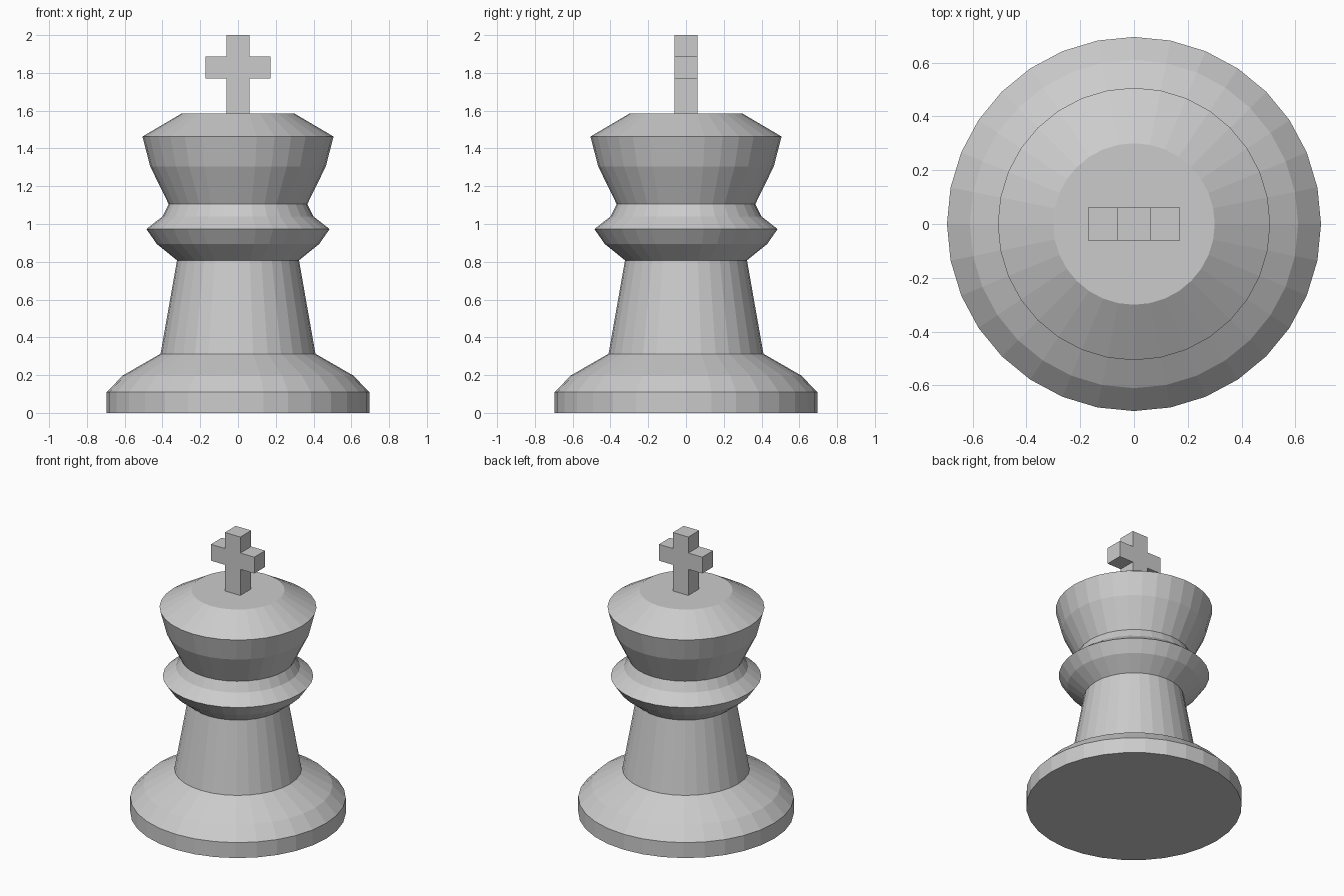
import bpy, bmesh, math

if "Cube" in bpy.data.objects:
    bpy.data.objects.remove(bpy.data.objects["Cube"])

SIDES = 32


def make_object(name, bm):
    bmesh.ops.recalc_face_normals(bm, faces=bm.faces[:])
    mesh = bpy.data.meshes.new(name)
    bm.to_mesh(mesh)
    bm.free()
    obj = bpy.data.objects.new(name, mesh)
    bpy.context.collection.objects.link(obj)
    return obj


def lathe(name, profile):
    """Closed solid of revolution from (radius, z) points, bottom to top."""
    bm = bmesh.new()
    rings = []
    for r, z in profile:
        rings.append([bm.verts.new((r * math.cos(a), r * math.sin(a), z))
                      for a in (2 * math.pi * i / SIDES for i in range(SIDES))])
    for low, high in zip(rings, rings[1:]):
        for i in range(SIDES):
            j = (i + 1) % SIDES
            bm.faces.new((low[i], low[j], high[j], high[i]))
    bm.faces.new(rings[0][::-1])
    bm.faces.new(rings[-1])
    return make_object(name, bm)


def extrude_outline(name, outline, depth):
    """Extrude an (x, z) outline symmetrically about y = 0."""
    bm = bmesh.new()
    face = bm.faces.new([bm.verts.new((x, -depth / 2, z)) for x, z in outline])
    ext = bmesh.ops.extrude_face_region(bm, geom=[face])
    moved = [g for g in ext["geom"] if isinstance(g, bmesh.types.BMVert)]
    bmesh.ops.translate(bm, verts=moved, vec=(0, depth, 0))
    return make_object(name, bm)


# Turned body: foot, stem, collar and flared head
lathe("turned_body", [
    (0.695, 0.0), (0.695, 0.11), (0.61, 0.198), (0.41, 0.313),   # foot
    (0.323, 0.808),                                              # stem
    (0.43, 0.894), (0.485, 0.973), (0.40, 1.04), (0.367, 1.105), # collar
    (0.465, 1.305), (0.506, 1.463), (0.30, 1.584),               # head
])

# Cross finial: right half of the outline, mirrored to the left
right = [(0.061, 1.584), (0.061, 1.77), (0.171, 1.77),
         (0.171, 1.886), (0.061, 1.886), (0.061, 2.0)]
left = [(-x, z) for x, z in reversed(right)]
extrude_outline("top_cross", right + left, 0.122)
